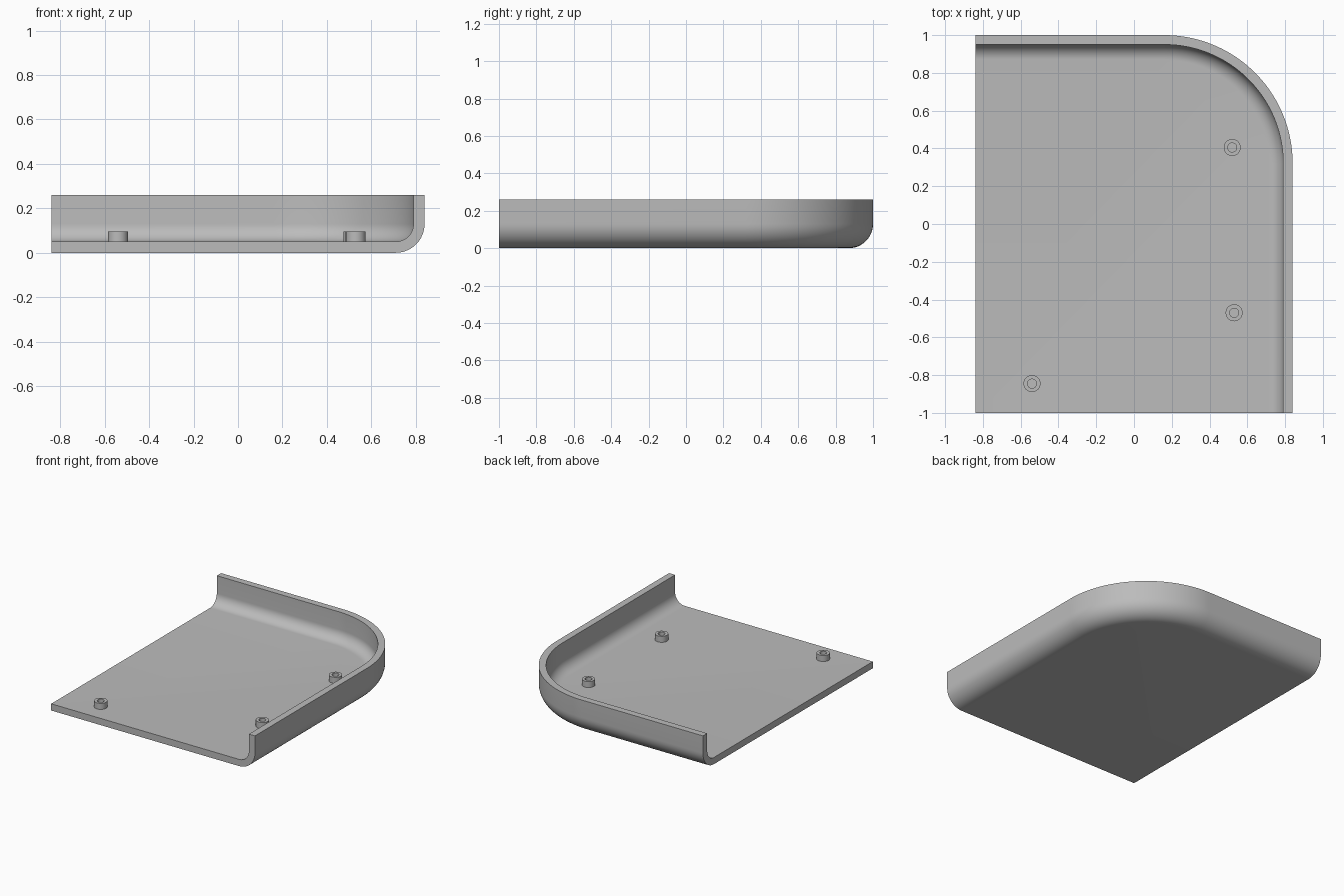
import bpy, bmesh, math
from mathutils import Vector

cube = bpy.data.objects.get("Cube")
if cube:
    bpy.data.objects.remove(cube)

HALF_X, HALF_Y, HEIGHT = 0.84, 1.0, 0.26
WALL, BEND, CORNER = 0.05, 0.13, 0.68

grey = bpy.data.materials.new("plain grey")
grey.use_nodes = True
colour = (0.5, 0.5, 0.5, 1)
grey.diffuse_color = colour
grey.node_tree.nodes["Principled BSDF"].inputs["Base Color"].default_value = colour


def finish(bm, name):
    bmesh.ops.recalc_face_normals(bm, faces=bm.faces)
    mesh = bpy.data.meshes.new(name)
    bm.to_mesh(mesh)
    bm.free()
    mesh.materials.append(grey)
    obj = bpy.data.objects.new(name, mesh)
    bpy.context.collection.objects.link(obj)
    bpy.ops.object.select_all(action='DESELECT')
    obj.select_set(True)
    bpy.context.view_layer.objects.active = obj
    bpy.ops.object.shade_smooth_by_angle(angle=math.radians(35))
    return obj


def quarter(radius, steps=12):
    # Quarter bend from floor to wall, as (inset, height)
    angles = [math.pi / 2 * i / steps for i in range(steps + 1)]
    return [(BEND - radius * math.sin(a), BEND - radius * math.cos(a)) for a in angles]


# Tray: wall section swept along two straight edges and a round corner
section = quarter(BEND) + [(0, HEIGHT), (WALL, HEIGHT)] + quarter(BEND - WALL)[::-1]
cx, cy = HALF_X - CORNER, HALF_Y - CORNER
path = [(Vector((-HALF_X, HALF_Y)), Vector((0, 1)))]
for i in range(41):
    a = math.pi / 2 * (1 - i / 40)
    n = Vector((math.cos(a), math.sin(a)))
    path.append((Vector((cx, cy)) + n * CORNER, n))
path.append((Vector((HALF_X, -HALF_Y)), Vector((1, 0))))

bm = bmesh.new()
rings = [[bm.verts.new((*(p - n * inset), z)) for inset, z in section] for p, n in path]
for r0, r1 in zip(rings, rings[1:]):
    for j in range(len(section) - 1):
        bm.faces.new((r0[j], r0[j + 1], r1[j + 1], r1[j]))

# Floor, underside and the two open ends share the square corner
low = bm.verts.new((-HALF_X, -HALF_Y, 0))
high = bm.verts.new((-HALF_X, -HALF_Y, WALL))
bm.faces.new([r[0] for r in rings] + [low])
bm.faces.new([r[-1] for r in rings] + [high])
for end in (rings[0], rings[-1]):
    bm.faces.new(end + [high, low])
finish(bm, "tray")


# Hollow screw posts
def post(name, x, y, sides=24):
    profile = [(0.045, WALL), (0.045, 0.095), (0.024, 0.095), (0.024, WALL + 0.002)]
    bm = bmesh.new()
    loops = []
    for radius, z in profile:
        loops.append([bm.verts.new((x + radius * math.cos(math.tau * i / sides),
                                    y + radius * math.sin(math.tau * i / sides), z))
                      for i in range(sides)])
    for a, b in zip(loops, loops[1:]):
        for i in range(sides):
            k = (i + 1) % sides
            bm.faces.new((a[i], a[k], b[k], b[i]))
    bm.faces.new(loops[-1])
    finish(bm, name)


post("back_post", 0.52, 0.405)
post("front_post", 0.53, -0.47)
post("side_post", -0.54, -0.845)
